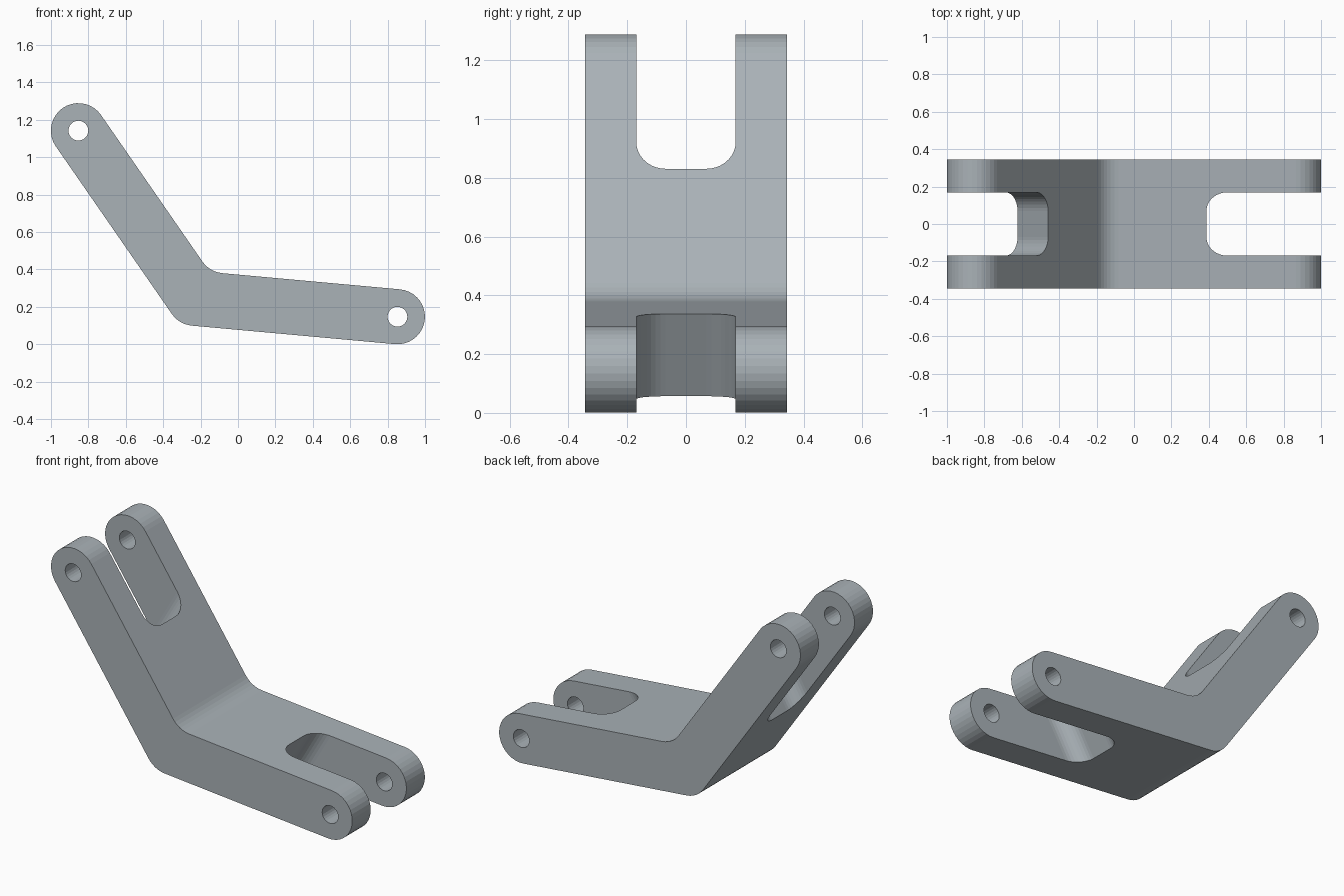
import bpy, bmesh
from math import radians, cos, sin
from mathutils import Vector

if "Cube" in bpy.data.objects:
    bpy.data.objects.remove(bpy.data.objects["Cube"])

HALF_DEPTH = 0.344
R = 0.147                     # half thickness of the arms and end radius
ARM = 1.09                    # elbow to pin centre
ELBOW = Vector((-0.233, 0, 0.246))
LOW, HIGH = -5.2, 124.7       # arm directions in degrees
MID = (LOW + HIGH) / 2        # direction of the elbow's mitre plane


def direction(deg):
    return Vector((cos(radians(deg)), 0, sin(radians(deg))))


def arc(centre, radius, start, end, steps):
    return [centre + radius * direction(start + (end - start) * i / steps)
            for i in range(steps + 1)]


def prism(name, points, sweep):
    """Close the points into a face and sweep it into a solid."""
    bm = bmesh.new()
    face = bm.faces.new([bm.verts.new(p) for p in points])
    swept = bmesh.ops.extrude_face_region(bm, geom=[face])
    verts = [v for v in swept["geom"] if isinstance(v, bmesh.types.BMVert)]
    bmesh.ops.translate(bm, verts=verts, vec=sweep)
    bmesh.ops.recalc_face_normals(bm, faces=bm.faces)
    mesh = bpy.data.meshes.new(name)
    bm.to_mesh(mesh)
    bm.free()
    obj = bpy.data.objects.new(name, mesh)
    bpy.context.collection.objects.link(obj)
    return obj


def cut(target, cutter):
    cutter.hide_render = True
    mod = target.modifiers.new("cut", "BOOLEAN")
    mod.operation = "DIFFERENCE"
    mod.solver = "EXACT"
    mod.object = cutter
    bpy.context.view_layer.objects.active = target
    bpy.ops.object.modifier_apply(modifier=mod.name)
    bpy.data.objects.remove(cutter)


# Bent arm profile with rounded ends and a rounded elbow
pins = [ELBOW + ARM * direction(a) for a in (LOW, HIGH)]
half_bend = MID - (LOW + 90)
fillet = ELBOW + direction(MID) * (2 * R / cos(radians(half_bend)))
outline = arc(pins[0], R, LOW - 90, LOW + 90, 18)
outline += arc(fillet, R, LOW + 270, HIGH + 90, 6)
outline += arc(pins[1], R, HIGH - 90, HIGH + 90, 18)
outline += arc(ELBOW, R, HIGH + 90, LOW + 270, 6)
front = Vector((0, -HALF_DEPTH, 0))
bracket = prism("bent_lever", [p + front for p in outline], -2 * front)

# Pin holes through both forks
for pin in pins:
    ring = arc(pin, 0.053, 0, 360, 24)[:-1]
    cut(bracket, prism("pin_cutter", [p + 2 * front for p in ring], -4 * front))

# Fork slots, cut parallel to the mitre plane, with rounded inner corners
SLOT_START, SLOT_END, SLOT_HALF, CORNER = 0.49, 1.4, 0.169, 0.1
along, up = direction(MID - 90), direction(MID)
for side in (1, -1):
    plan = [(SLOT_END, SLOT_HALF)]
    for s in (1, -1):
        corner = [(SLOT_START + CORNER * (1 - sin(radians(a))),
                   s * (SLOT_HALF - CORNER * (1 - cos(radians(a)))))
                  for a in range(0, 91, 10)]
        plan += corner if s == 1 else corner[::-1]
    plan.append((SLOT_END, -SLOT_HALF))
    base = ELBOW - 0.6 * up
    points = [base + along * (side * u) + Vector((0, y, 0)) for u, y in plan]
    cut(bracket, prism("slot_cutter", points, 1.9 * up))

# Single grey metal
grey = bpy.data.materials.new("grey metal")
grey.use_nodes = True
colour = (0.40, 0.445, 0.475, 1)
grey.diffuse_color = colour
grey.node_tree.nodes["Principled BSDF"].inputs["Base Color"].default_value = colour
bracket.data.materials.clear()
bracket.data.materials.append(grey)
